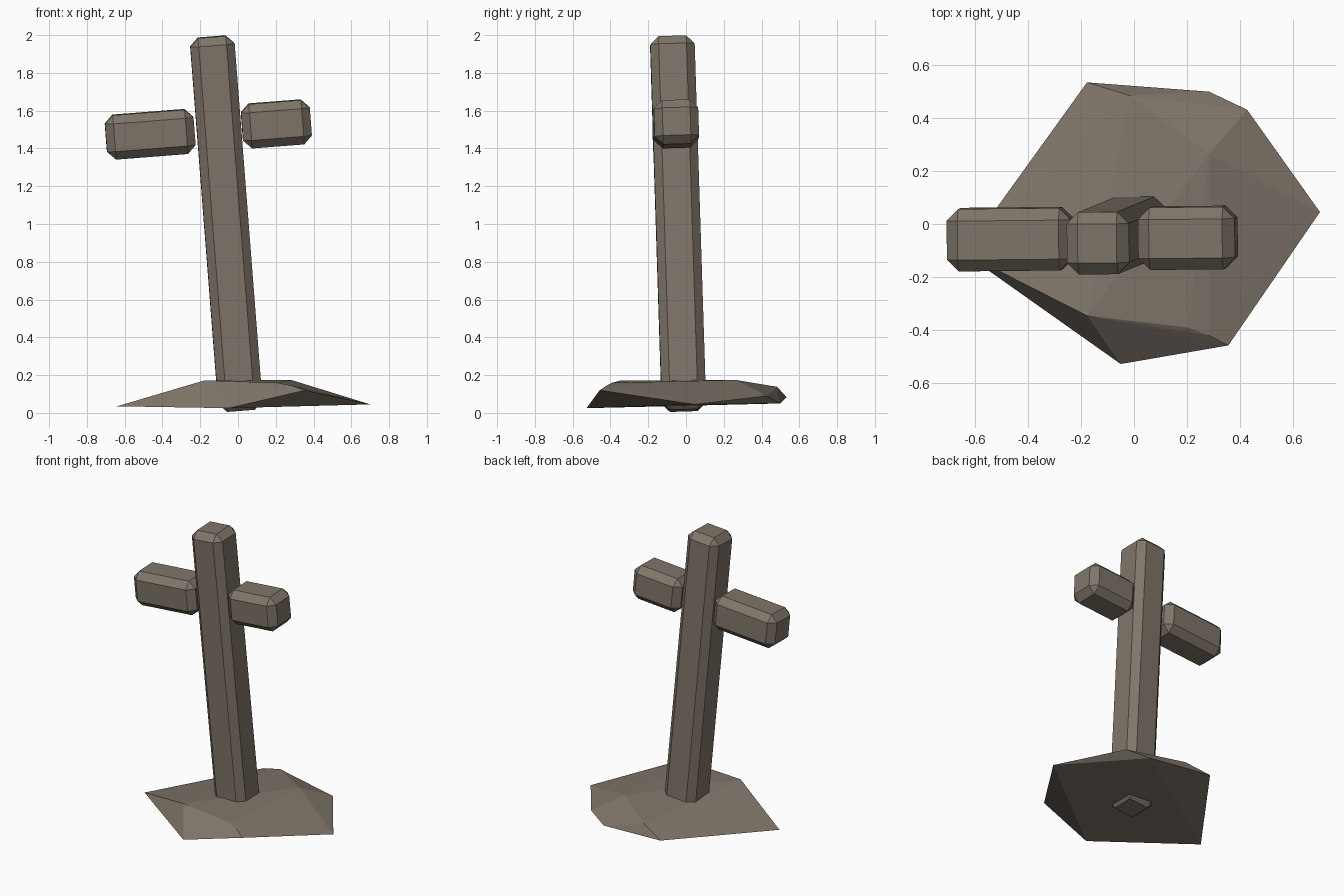
import bpy
import bmesh

if "Cube" in bpy.data.objects:
    bpy.data.objects.remove(bpy.data.objects["Cube"], do_unlink=True)

# One weathered stone colour for everything
stone = bpy.data.materials.new("weathered_stone")
stone.use_nodes = True
colour = (0.215, 0.18, 0.144, 1)
stone.diffuse_color = colour
stone.node_tree.nodes["Principled BSDF"].inputs["Base Color"].default_value = colour

THICK = 0.235
CHAMFER = 0.044
LEAN = (0.031, -0.078, 0.01)


def add_object(name, bm):
    """Turn a bmesh into a flat shaded stone object."""
    mesh = bpy.data.meshes.new(name)
    bmesh.ops.recalc_face_normals(bm, faces=bm.faces)
    bm.to_mesh(mesh)
    bm.free()
    mesh.materials.append(stone)
    obj = bpy.data.objects.new(name, mesh)
    bpy.context.collection.objects.link(obj)
    return obj


def beam(name, size, centre):
    """Chamfered square beam sharing the common lean."""
    bm = bmesh.new()
    bmesh.ops.create_cube(bm, size=1)
    bmesh.ops.scale(bm, vec=size, verts=bm.verts)
    obj = add_object(name, bm)
    obj.location = centre
    obj.rotation_euler = LEAN
    bevel = obj.modifiers.new("chamfer", "BEVEL")
    bevel.width = CHAMFER
    bevel.segments = 1
    return obj


# Leaning upright and the two separate arms
beam("upright_post", (THICK, THICK, 1.985), (-0.062, -0.042, 1.002))
beam("right_arm", (0.47, THICK, THICK), (-0.465, -0.057, 1.475))
beam("left_arm", (0.365, THICK, THICK), (0.203, -0.052, 1.53))

# Faceted mound: low rim corners, then raised crown corners
rim = [
    (-0.64, -0.11, 0.035), (-0.05, -0.527, 0.025), (0.355, -0.457, 0.12),
    (0.7, 0.045, 0.045), (0.426, 0.43, 0.09), (0.283, 0.498, 0.05),
    (-0.177, 0.533, 0.082),
]
crown = [
    (-0.177, -0.345, 0.172), (0.204, -0.39, 0.16), (0.283, -0.42, 0.145),
    (0.283, 0.264, 0.174), (-0.015, 0.483, 0.138),
]
bm = bmesh.new()
for point in rim + crown:
    bm.verts.new(point)
bmesh.ops.convex_hull(bm, input=bm.verts)
add_object("rock_mound", bm)
